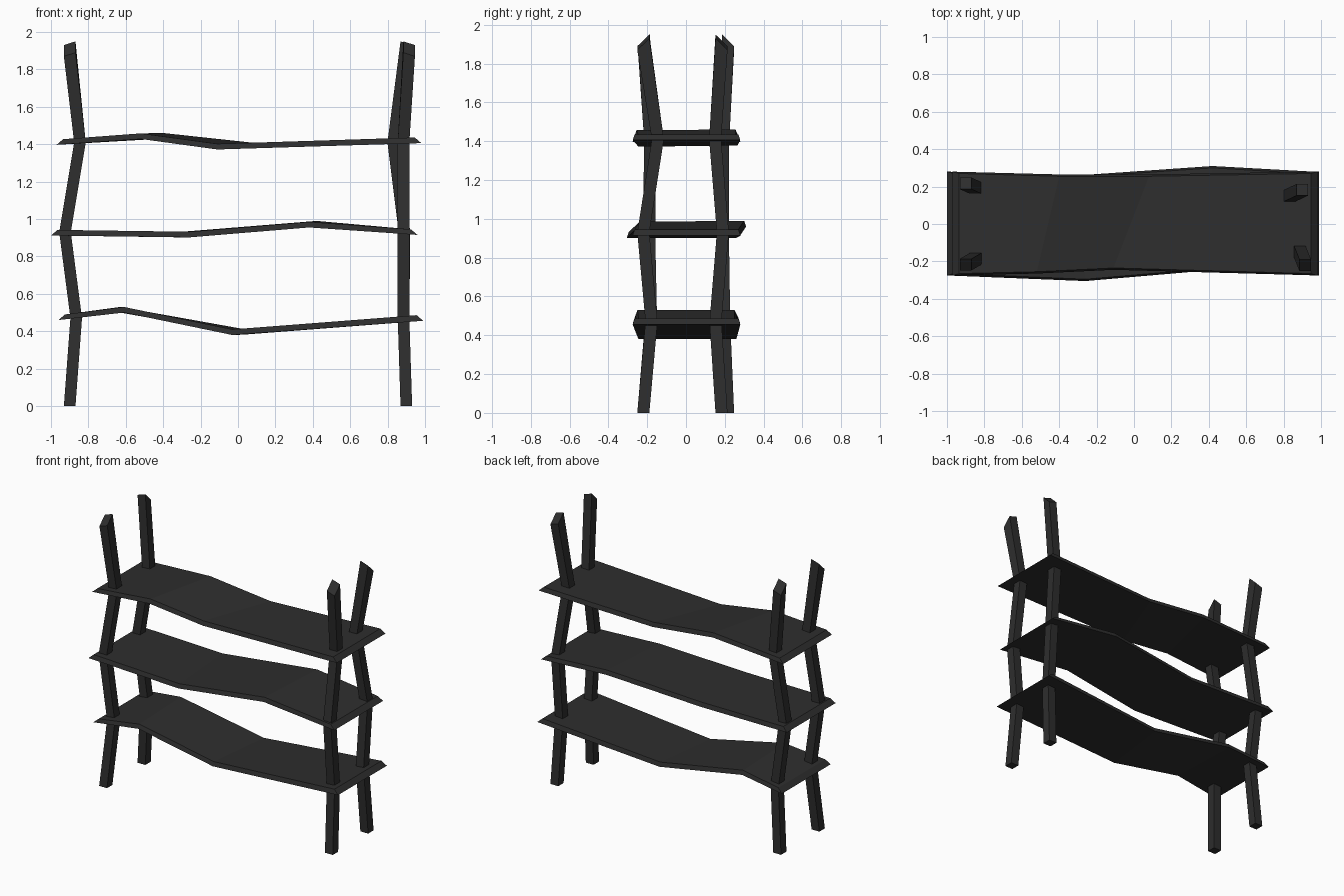
import bpy
import bmesh

cube = bpy.data.objects.get("Cube")
if cube:
    bpy.data.objects.remove(cube, do_unlink=True)

charcoal = bpy.data.materials.new("charcoal wood")
charcoal.use_nodes = True
charcoal.diffuse_color = (0.027, 0.027, 0.027, 1)
charcoal.node_tree.nodes["Principled BSDF"].inputs["Base Color"].default_value = (0.027, 0.027, 0.027, 1)


def loft(name, rings):
    """Skin a row of four-cornered rings into a closed solid."""
    bm = bmesh.new()
    loops = [[bm.verts.new(p) for p in ring] for ring in rings]
    for a, b in zip(loops, loops[1:]):
        for i in range(4):
            j = (i + 1) % 4
            bm.faces.new((a[i], a[j], b[j], b[i]))
    bm.faces.new(loops[0])
    bm.faces.new(loops[-1])
    bmesh.ops.recalc_face_normals(bm, faces=bm.faces)
    mesh = bpy.data.meshes.new(name)
    bm.to_mesh(mesh)
    bm.free()
    mesh.materials.append(charcoal)
    obj = bpy.data.objects.new(name, mesh)
    bpy.context.collection.objects.link(obj)


# Crooked posts: square section, bent at every shelf, tips cut on a slant
def post(name, xs, ys):
    half = 0.031
    levels = (0, 0.47, 0.93, 1.41, 1.91)
    sx = 1 if xs[0] > 0 else -1
    sy = 1 if ys[0] > 0 else -1
    rings = []
    for k, (x, y, z) in enumerate(zip(xs, ys, levels)):
        slant = k == len(levels) - 1
        rings.append([(x + half * dx, y + half * dy,
                       z - slant * (0.01 * dx * sx + 0.03 * dy * sy))
                      for dx, dy in ((-1, -1), (1, -1), (1, 1), (-1, 1))])
    loft(name, rings)


left_x = (-0.90, -0.865, -0.925, -0.845, -0.90)
post("front_right_post", left_x, (-0.22, -0.18, -0.19, -0.185, -0.217))
post("back_right_post", left_x, (0.217, 0.197, 0.19, 0.192, 0.217))
post("front_left_post", (0.90, 0.885, 0.885, 0.885, 0.915), (-0.22, -0.178, -0.22, -0.145, -0.22))
post("back_left_post", (0.90, 0.885, 0.89, 0.83, 0.90), (0.183, 0.152, 0.19, 0.15, 0.183))


# Warped boards: front and back edges bend at their own places, with the
# underside wider than the top; each point is (x, y, top z)
def shelf(name, front, back):
    thick = 0.03
    rings = []
    for i, (f, b) in enumerate(zip(front, back)):
        end = {0: -0.035, len(front) - 1: 0.035}.get(i, 0)
        rings.append([(f[0] + end, f[1], f[2] - thick), (b[0] + end, b[1], b[2] - thick),
                      (b[0], b[1] - 0.01, b[2]), (f[0], f[1] + 0.01, f[2])])
    loft(name, rings)


shelf("top_shelf",
      [(-0.935, -0.275, 1.427), (-0.52, -0.265, 1.458), (-0.11, -0.245, 1.402), (0.945, -0.275, 1.436)],
      [(-0.935, 0.28, 1.427), (-0.40, 0.265, 1.46), (0.08, 0.265, 1.408), (0.945, 0.28, 1.436)])
shelf("middle_shelf",
      [(-0.965, -0.275, 0.942), (-0.26, -0.305, 0.932), (0.38, -0.25, 0.985), (0.925, -0.275, 0.945)],
      [(-0.965, 0.28, 0.942), (-0.30, 0.26, 0.932), (0.42, 0.31, 0.99), (0.925, 0.28, 0.945)])
shelf("bottom_shelf",
      [(-0.925, -0.275, 0.49), (-0.61, -0.26, 0.53), (-0.03, -0.245, 0.41), (0.955, -0.275, 0.486)],
      [(-0.925, 0.28, 0.49), (-0.63, 0.26, 0.53), (0.03, 0.26, 0.412), (0.955, 0.28, 0.486)])
